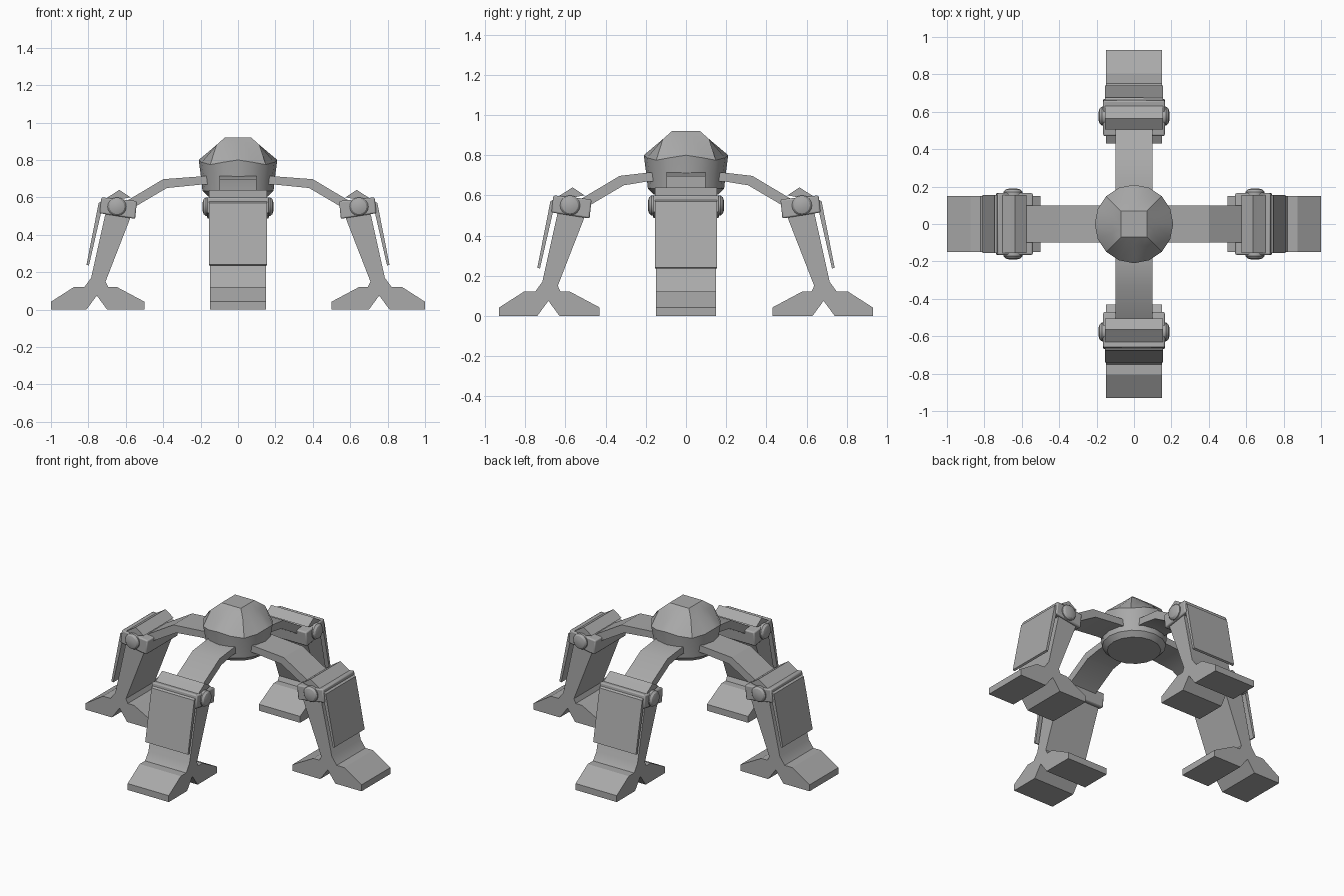
import bpy, bmesh, math
from mathutils import Matrix

if "Cube" in bpy.data.objects:
    bpy.data.objects.remove(bpy.data.objects["Cube"])

grey = bpy.data.materials.new("mid_grey")
grey.diffuse_color = (0.4, 0.4, 0.4, 1)
grey.use_nodes = True
grey.node_tree.nodes["Principled BSDF"].inputs["Base Color"].default_value = grey.diffuse_color


def finish(name, bm, matrix=Matrix(), bevel=0, smooth=25):
    bmesh.ops.recalc_face_normals(bm, faces=bm.faces[:])
    me = bpy.data.meshes.new(name)
    bm.to_mesh(me)
    bm.free()
    me.materials.append(grey)
    ob = bpy.data.objects.new(name, me)
    bpy.context.collection.objects.link(ob)
    ob.matrix_world = matrix
    if bevel:
        m = ob.modifiers.new("rounding", 'BEVEL')
        m.width = bevel
        m.segments = 2
    bpy.ops.object.select_all(action='DESELECT')
    ob.select_set(True)
    bpy.context.view_layer.objects.active = ob
    bpy.ops.object.shade_smooth_by_angle(angle=math.radians(smooth))
    return ob


def slab(name, profile, half, matrix, bevel=0):
    """Side profile (radial, height) extruded across the leg width."""
    bm = bmesh.new()
    face = bm.faces.new([bm.verts.new((x, -half, z)) for x, z in profile])
    ext = bmesh.ops.extrude_face_region(bm, geom=[face])
    for v in ext["geom"]:
        if isinstance(v, bmesh.types.BMVert):
            v.co.y = half
    return finish(name, bm, matrix, bevel)


def lathe(name, rings, matrix, sides):
    """Stack of closed rings; each ring is a function of angle."""
    bm = bmesh.new()
    loops = [[bm.verts.new(f(2 * math.pi * i / sides)) for i in range(sides)] for f in rings]
    for a, b in zip(loops, loops[1:]):
        for i in range(sides):
            j = (i + 1) % sides
            bm.faces.new((a[i], a[j], b[j], b[i]))
    bm.faces.new(loops[0])
    bm.faces.new(loops[-1])
    return finish(name, bm, matrix)


def circle(r, z, dip=0):
    return lambda a: (r * math.cos(a), r * math.sin(a), z - dip * math.sin(2 * a) ** 2)


def square(h, z):
    def f(a):
        s = h / max(abs(math.cos(a)), abs(math.sin(a)))
        return (s * math.cos(a), s * math.sin(a), z)
    return f


# Body: round hull rising to a small square cap
lathe("body", [circle(0.16, 0.605), circle(0.19, 0.635), circle(0.197, 0.70),
               circle(0.21, 0.80, 0.025), square(0.115, 0.88), square(0.07, 0.92)],
      Matrix(), 16)

# Leg side profiles, measured outward from the body
ARM = [(0.12, 0.72), (0.20, 0.712), (0.40, 0.697), (0.60, 0.578), (0.60, 0.52),
       (0.55, 0.55), (0.38, 0.65), (0.20, 0.668), (0.12, 0.67)]
SHIN = [(0.56, 0.53), (0.705, 0.53), (0.785, 0.17), (0.82, 0.122), (0.875, 0.122),
        (1.0, 0.042), (1.0, 0), (0.81, 0), (0.755, 0.075), (0.70, 0), (0.50, 0),
        (0.50, 0.042), (0.65, 0.122), (0.695, 0.122), (0.708, 0.15)]
KNEE = [(0.54, 0.58), (0.73, 0.60), (0.74, 0.515), (0.55, 0.485)]
ARMOR = [(0.575, 0.60), (0.635, 0.64), (0.665, 0.62), (0.745, 0.57), (0.81, 0.24),
         (0.797, 0.235), (0.735, 0.505), (0.725, 0.56), (0.63, 0.59)]

# Four legs; the front and back pair sits slightly closer in
for side, turn, inset in (("right", 0, 0), ("back", 90, -0.07),
                          ("left", 180, 0), ("front", 270, -0.07)):
    m = Matrix.Rotation(math.radians(turn), 4, 'Z') @ Matrix.Translation((inset, 0, 0))
    slab(side + "_arm", [(x if x > 0.2 else x - inset, z) for x, z in ARM], 0.098, m)
    slab(side + "_shin_and_foot", SHIN, 0.149, m)
    slab(side + "_knee_block", KNEE, 0.165, m, 0.008)
    slab(side + "_armor_plate", ARMOR, 0.155, m)
    # Domed pivot running through the knee
    pivot = m @ Matrix.Translation((0.647, 0, 0.55)) @ Matrix.Rotation(math.pi / 2, 4, 'X')
    lathe(side + "_knee_pivot",
          [circle(r, z) for r, z in ((0.02, -0.19), (0.04, -0.184), (0.05, -0.172),
                                     (0.05, 0.172), (0.04, 0.184), (0.02, 0.19))], pivot, 16)
